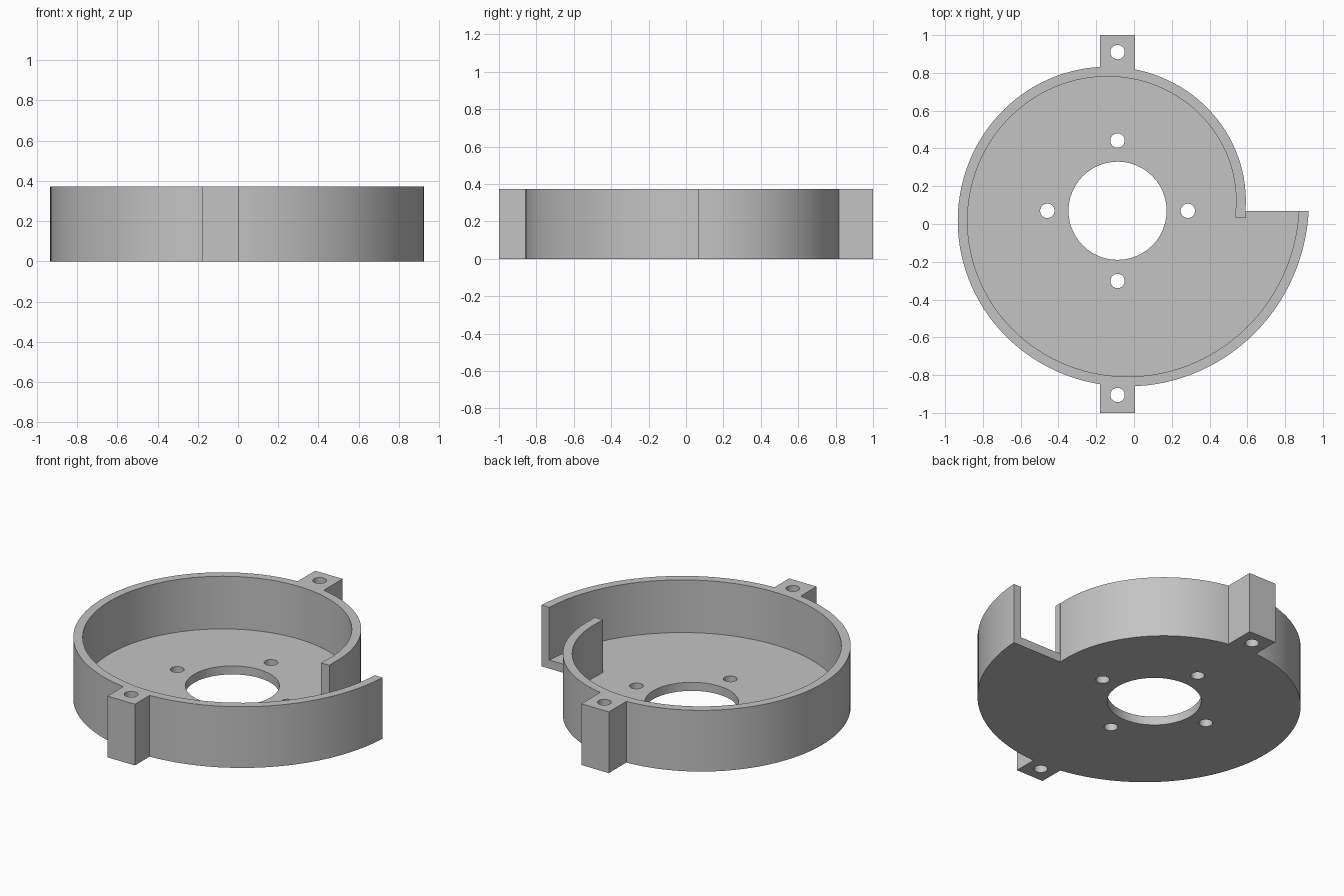
import bpy, bmesh, math

old = bpy.data.objects.get("Cube")
if old:
    bpy.data.objects.remove(old, do_unlink=True)

CX, CY = -0.087, 0.07            # fan axis
R0, R1 = 0.677, 1.012            # scroll radius at start and end
WALL, FLOOR, HEIGHT = 0.052, 0.052, 0.373
STEPS = 120

grey = bpy.data.materials.new("plain grey")
grey.use_nodes = True
COLOR = (0.55, 0.55, 0.55, 1)
grey.diffuse_color = COLOR
grey.node_tree.nodes["Principled BSDF"].inputs["Base Color"].default_value = COLOR


def prism(name, outline, z0, z1):
    """Extrude a closed outline from z0 to z1."""
    bm = bmesh.new()
    face = bm.faces.new([bm.verts.new((x, y, z0)) for x, y in outline])
    top = bmesh.ops.extrude_face_region(bm, geom=[face])["geom"]
    for v in top:
        if isinstance(v, bmesh.types.BMVert):
            v.co.z = z1
    bmesh.ops.recalc_face_normals(bm, faces=bm.faces)
    mesh = bpy.data.meshes.new(name)
    bm.to_mesh(mesh)
    bm.free()
    mesh.materials.append(grey)
    obj = bpy.data.objects.new(name, mesh)
    bpy.context.collection.objects.link(obj)
    return obj


def spiral(inset):
    pts = []
    for i in range(STEPS + 1):
        a = math.tau * i / STEPS
        r = R0 + (R1 - R0) * i / STEPS - inset
        pts.append((CX + r * math.cos(a), CY + r * math.sin(a)))
    return pts


def circle(x, y, r, n=48):
    return [(x + r * math.cos(math.tau * i / n), y + r * math.sin(math.tau * i / n))
            for i in range(n)]


def box(x0, x1, y0, y1):
    return [(x0, y0), (x1, y0), (x1, y1), (x0, y1)]


def combine(target, tool, operation):
    """Apply a boolean and discard the tool."""
    mod = target.modifiers.new("boolean", "BOOLEAN")
    mod.operation, mod.solver, mod.object = operation, "EXACT", tool
    bpy.context.view_layer.objects.active = target
    bpy.ops.object.modifier_apply(modifier=mod.name)
    bpy.data.objects.remove(tool, do_unlink=True)


# Scroll body with two mounting tabs
housing = prism("scroll_housing", spiral(0), 0, HEIGHT)
for side in (-1, 1):
    y0, y1 = sorted((side * 0.74, side * 1.0))
    combine(housing, prism("mounting_tab", box(-0.18, 0.005, y0, y1), 0, HEIGHT), "UNION")

# Hollow chamber, open at the outlet, leaving a short tongue at the scroll start
chamber = spiral(WALL)
start_x, end_x = chamber[0][0], chamber[-1][0]
tongue_x = start_x + WALL + 0.003
chamber += [(end_x, 0.1), (tongue_x, 0.1), (tongue_x, 0.032), (start_x, 0.032)]
combine(housing, prism("chamber_cutter", chamber, FLOOR, HEIGHT + 0.1), "DIFFERENCE")

# Motor opening, four screw holes around it, and tab holes
holes = [(CX, CY, 0.26), (CX, 0.91, 0.038), (CX, -0.905, 0.038)]
for i in range(4):
    a = math.pi / 2 * i
    holes.append((CX + 0.372 * math.cos(a), CY + 0.372 * math.sin(a), 0.038))
for x, y, r in holes:
    combine(housing, prism("hole_cutter", circle(x, y, r), -0.1, HEIGHT + 0.1), "DIFFERENCE")

# Smooth the curved walls while keeping the edges crisp
bpy.ops.object.select_all(action="DESELECT")
housing.select_set(True)
bpy.context.view_layer.objects.active = housing
bpy.ops.object.shade_smooth_by_angle(angle=math.radians(30))
